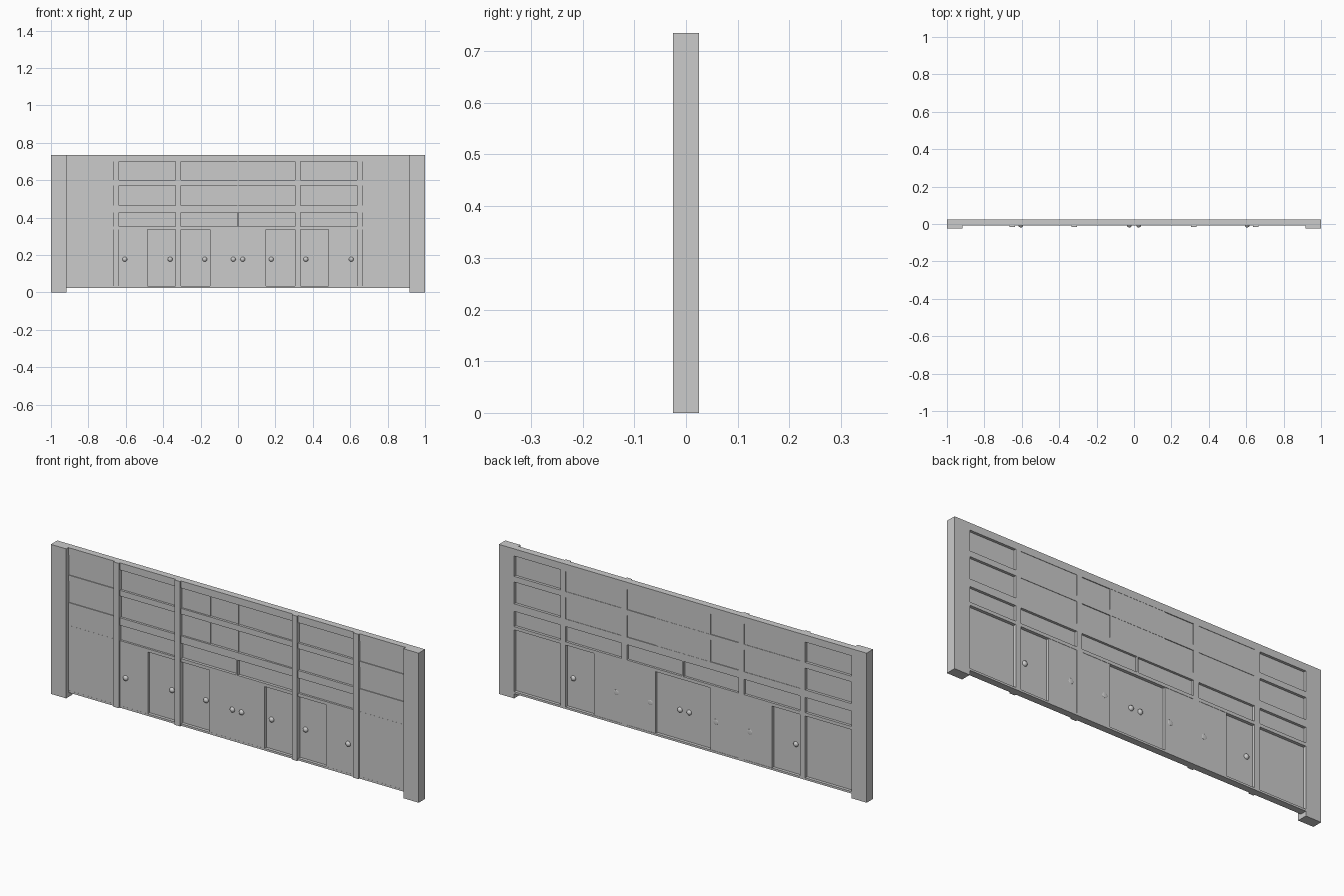
import bpy, bmesh, math
from mathutils import Matrix

if "Cube" in bpy.data.objects:
    bpy.data.objects.remove(bpy.data.objects["Cube"])


def boxes(name, items):
    """One object made of boxes given as (x0, x1, y0, y1, z0, z1)."""
    bm = bmesh.new()
    for x0, x1, y0, y1, z0, z1 in items:
        m = Matrix.Translation(((x0 + x1) / 2, (y0 + y1) / 2, (z0 + z1) / 2))
        m = m @ Matrix.Diagonal((x1 - x0, y1 - y0, z1 - z0, 1))
        bmesh.ops.create_cube(bm, size=1, matrix=m)
    me = bpy.data.meshes.new(name)
    bm.to_mesh(me)
    bm.free()
    ob = bpy.data.objects.new(name, me)
    bpy.context.collection.objects.link(ob)
    return ob


def both(items):
    """Add the mirror image across x = 0."""
    return items + [(-b, -a, *rest) for a, b, *rest in items]


TOP, BASE, BACK, FACE = 0.735, 0.023, 0.025, -0.008
END, P2, P1, W = 0.917, 0.637, 0.304, 0.029      # pier and pilaster edges
UPPER = [(0.60, 0.70), (0.465, 0.572)]
TRANSOM = (0.353, 0.428)
DOOR = (0.033, 0.337)
center, middle, end = (-P1, P1), (P1 + W, P2), (P2 + W, END)

# end piers and pilasters
boxes("end_pier", both([(END, 1, -0.025, BACK, 0, TOP)]))
boxes("pilaster", both([(p, p + W, -0.016, BACK, BASE, TOP) for p in (P1, P2)]))

# horizontal rails of each bay
bands = [(BASE, 0.033), (0.337, 0.353), (0.428, 0.465), (0.572, 0.60), (0.70, TOP)]
for name, bay in (("middle_rail", middle), ("end_rail", end)):
    boxes(name, both([(*bay, FACE, BACK, *z) for z in bands]))
boxes("center_rail", [(*center, FACE, BACK, *z) for z in bands])

# upper windows
boxes("end_window", both([(*end, -0.004, 0.012, *z) for z in UPPER]))
boxes("middle_window", both([(*middle, 0.003, 0.023, *z) for z in UPPER]))
boxes("center_outer_window", both([(0.15, P1, 0.001, 0.021, *z) for z in UPPER]))
boxes("center_inner_window", [(-0.15, 0.15, 0.004, 0.024, *z) for z in UPPER])
boxes("center_window_bar", [(-0.003, 0.003, 0.0, 0.02, *z) for z in UPPER])

# transom panes and their center post
boxes("end_transom", both([(*end, FACE + 0.0005, 0.012, *TRANSOM)]))
boxes("middle_transom", both([(*middle, 0.002, 0.013, *TRANSOM)]))
boxes("center_transom", both([(0.004, P1, 0.006, 0.014, *TRANSOM)]))
boxes("transom_post", [(-0.004, 0.004, FACE, BACK, *TRANSOM)])

# lower panels and doors, alternating between front and back tracks
mid = (P1 + W + P2) / 2
front, rear = (FACE + 0.0005, 0.01), (0.007, 0.0235)
boxes("end_panel", both([(*end, *front, *DOOR)]))
boxes("front_door", both([(mid, P2, *front, *DOOR), (0, 0.15, *front, *DOOR)]))
boxes("rear_door", both([(P1 + W, mid, *rear, *DOOR), (0.15, P1, *rear, *DOOR)]))

# knobs on both faces of the doors
bm = bmesh.new()
for x, (y0, y1) in ((0.605, front), (0.363, rear), (0.178, rear), (0.025, front)):
    for s in (-1, 1):
        for y, d in ((y0, -1), (y1, 1)):
            reach = min(0.011, 0.025 - y) if d > 0 else 0.011
            m = Matrix.Translation((s * x, y, 0.177))
            bmesh.ops.create_uvsphere(bm, u_segments=16, v_segments=8, radius=1,
                                      matrix=m @ Matrix.Diagonal((0.013, reach, 0.013, 1)))
me = bpy.data.meshes.new("door_knobs")
bm.to_mesh(me)
bm.free()
knobs = bpy.data.objects.new("door_knobs", me)
bpy.context.collection.objects.link(knobs)
bpy.context.view_layer.objects.active = knobs
knobs.select_set(True)
bpy.ops.object.shade_smooth_by_angle(angle=math.radians(40))
